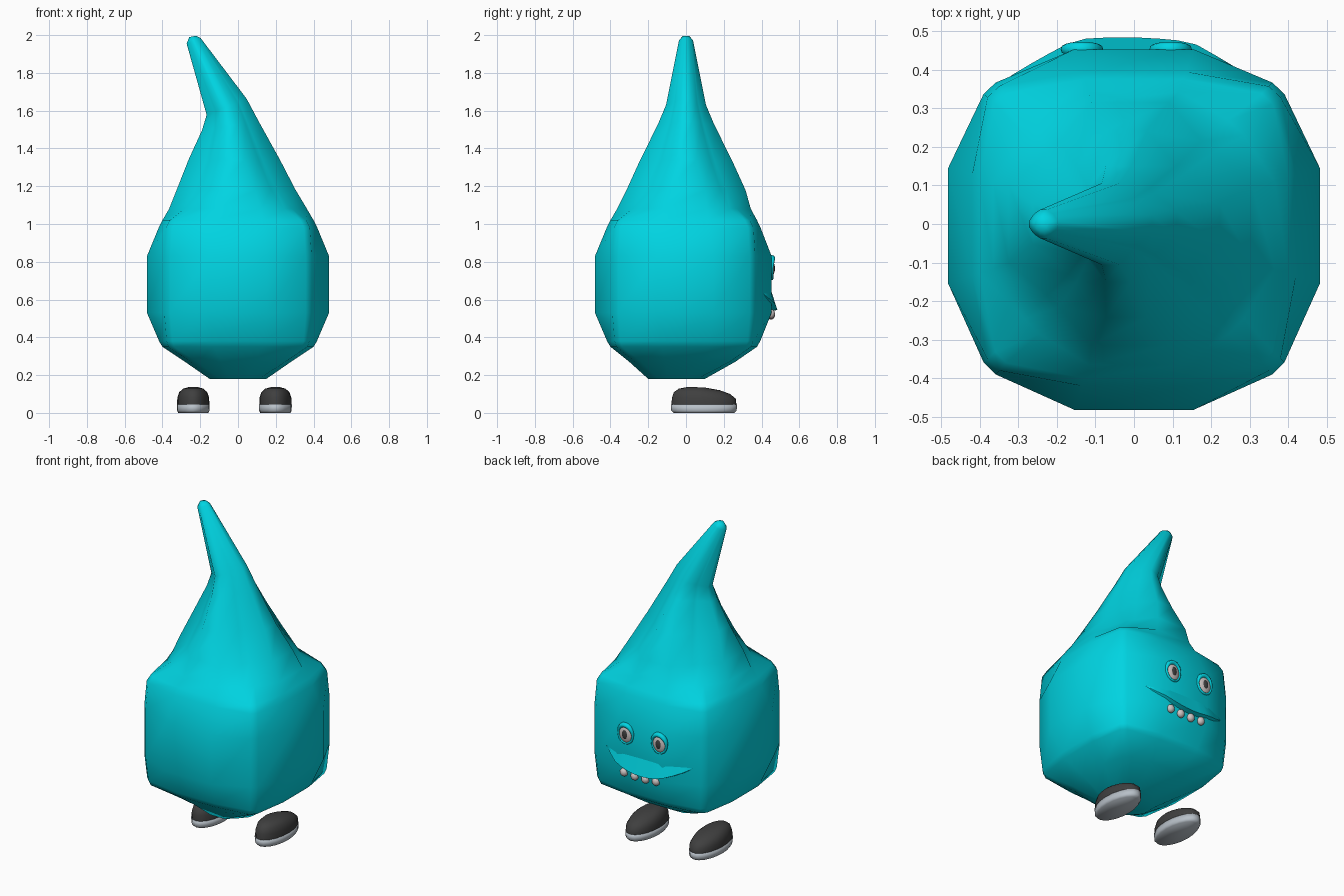
import bpy, bmesh, math
from mathutils import Matrix

if "Cube" in bpy.data.objects:
    bpy.data.objects.remove(bpy.data.objects["Cube"])


def material(name, rgb):
    m = bpy.data.materials.new(name)
    m.diffuse_color = (*rgb, 1)
    m.use_nodes = True
    m.node_tree.nodes["Principled BSDF"].inputs["Base Color"].default_value = m.diffuse_color
    return m


TEAL = material("teal", (0.0, 0.66, 0.76))
DARK = material("charcoal", (0.05, 0.05, 0.05))
SOLE = material("sole grey", (0.48, 0.53, 0.58))
WHITE = material("off white", (0.62, 0.56, 0.55))


def finish(bm, name, mat, angle=180):
    bmesh.ops.recalc_face_normals(bm, faces=bm.faces)
    me = bpy.data.meshes.new(name)
    bm.to_mesh(me)
    bm.free()
    ob = bpy.data.objects.new(name, me)
    bpy.context.collection.objects.link(ob)
    me.materials.append(mat)
    bpy.ops.object.select_all(action='DESELECT')
    bpy.context.view_layer.objects.active = ob
    ob.select_set(True)
    bpy.ops.object.shade_smooth_by_angle(angle=math.radians(angle))
    return ob


def loft(name, rings, mat, angle=180):
    bm = bmesh.new()
    vs = [[bm.verts.new(p) for p in r] for r in rings]
    n = len(vs[0])
    for a, b in zip(vs, vs[1:]):
        for i in range(n):
            j = (i + 1) % n
            bm.faces.new((a[i], a[j], b[j], b[i]))
    bm.faces.new(vs[0][::-1])
    bm.faces.new(vs[-1])
    return finish(bm, name, mat, angle)


def ball(name, loc, scale, mat):
    bm = bmesh.new()
    bmesh.ops.create_uvsphere(bm, u_segments=16, v_segments=10, radius=1)
    bm.transform(Matrix.Translation(loc) @ Matrix.Diagonal((*scale, 1)))
    return finish(bm, name, mat)


# Body: puffy cube rising into a bent point
# z, centre x, centre y, extent at side middle, extent at corner, tilt
LEVELS = [
    (0.18, 0, -0.05, 0.15, 0.11, 0),
    (0.27, 0, -0.02, 0.28, 0.25, 0),
    (0.35, 0, 0, 0.40, 0.368, 0),
    (0.38, 0, 0, 0.418, 0.378, 0),
    (0.53, 0, 0, 0.482, 0.39, 0),
    (0.83, 0, 0, 0.482, 0.39, 0),
    (0.98, 0, 0, 0.42, 0.38, 0),
    (1.02, 0, 0, 0.40, 0.36, 0),
    (1.08, 0, 0, 0.365, 0.285, 0),
    (1.18, -0.01, 0, 0.315, 0.215, 0),
    (1.34, -0.02, 0, 0.242, 0.150, 0),
    (1.52, -0.04, 0, 0.150, 0.092, 0.15),
    (1.62, -0.06, 0, 0.106, 0.066, 0.4),
    (1.97, -0.235, 0, 0.037, 0.027, 0.4),
    (1.993, -0.24, 0, 0.018, 0.013, 0.2),
]


def body_ring(z, cx, cy, a, c, tilt):
    k = 0.92 if 0.3 < z < 1.05 else 0.86
    w = 0.32 if z < 1.3 else 0.22
    quarter = [(a, -w * a), (a, w * a), (c, k * c), (k * c, c)]
    pts = []
    for turn in range(4):
        for x, y in quarter:
            for _ in range(turn):
                x, y = -y, x
            if y > 0 and 0.3 < z < 1.1:
                y *= 0.94            # the face side is a little flatter
            pts.append((cx + x, cy + y, z + tilt * x))
    return pts


loft("body", [body_ring(*l) for l in LEVELS], TEAL)


def face_y(x):
    return 0.452 - max(0, abs(x) - 0.15) * 0.40


# Smiling upper lip, overhanging the chin
lip = []
for i in range(13):
    u = -0.99 + 1.98 * i / 12
    x = -0.03 + 0.29 * u
    p = 1 - u * u
    z = 0.545 + 0.09 * u * u
    y = face_y(x)
    lip.append([(x, y - 0.004, z + 0.01 + 0.10 * p), (x, y + 0.032 * p, z),
                (x, y - 0.02, z - 0.012)])
loft("upper_lip", lip, TEAL, 70)

# Teeth
for i in range(4):
    x = -0.11 + 0.073 * i
    ball(f"tooth_{i + 1}", (x, 0.45, 0.518 + 0.5 * x * x), (0.024, 0.021, 0.025), WHITE)

# Eyes with lids
for side, x in (("left", -0.135), ("right", 0.095)):
    ball(f"{side}_eye", (x, 0.447, 0.765), (0.048, 0.021, 0.058), WHITE)
    ball(f"{side}_pupil", (x, 0.459, 0.765), (0.022, 0.012, 0.032), DARK)
    rings = []
    bm = bmesh.new()
    for i in range(20):
        t = math.tau * i / 20
        thick = 0.007 + 0.008 * max(0, math.sin(t))   # heavier upper lid
        rings.append([bm.verts.new((x + math.cos(t) * (0.048 + thick * math.cos(s)),
                                    0.453 + 1.3 * thick * math.sin(s),
                                    0.765 + math.sin(t) * (0.056 + thick * math.cos(s))))
                      for s in (math.tau * k / 8 for k in range(8))])
    for i in range(20):
        a, b = rings[i], rings[(i + 1) % 20]
        for k in range(8):
            bm.faces.new((a[k], a[(k + 1) % 8], b[(k + 1) % 8], b[k]))
    finish(bm, f"{side}_eyelid", TEAL)


# Shoes: dark upper on a pale sole
def oval(cx, cy, z, s, toe=0):
    return [(cx + 0.087 * s * math.cos(t), cy + 0.175 * s * math.sin(t),
             z - toe * max(0, math.sin(t)))
            for t in (math.tau * i / 20 for i in range(20))]


for side, x in (("left", -0.237), ("right", 0.198)):
    loft(f"{side}_sole", [oval(x, 0.095, z, s) for z, s in
                          ((0, 0.92), (0.012, 0.99), (0.045, 1.0))], SOLE)
    loft(f"{side}_shoe", [oval(x, cy, z, s, toe) for z, s, cy, toe in
                          ((0.045, 0.98, 0.095, 0), (0.08, 0.97, 0.095, 0.006),
                           (0.11, 0.85, 0.085, 0.010), (0.128, 0.62, 0.07, 0.008),
                           (0.136, 0.3, 0.055, 0.003))], DARK, 60)
